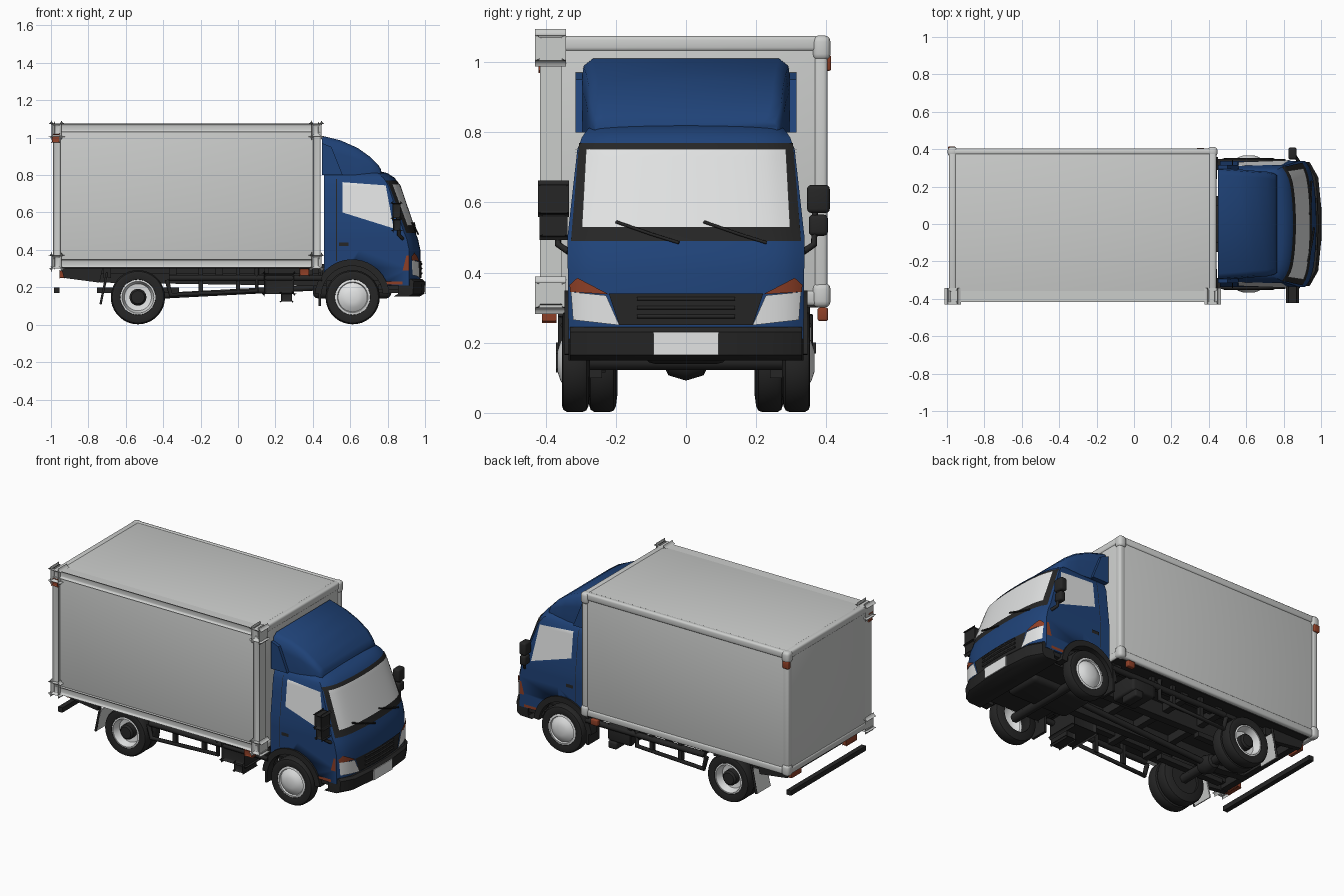
import bpy, bmesh, math
from mathutils import Vector

cube = bpy.data.objects.get("Cube")
if cube:
    bpy.data.objects.remove(cube, do_unlink=True)


def material(name, r, g, b):
    m = bpy.data.materials.new(name)
    m.use_nodes = True
    m.diffuse_color = (r, g, b, 1)
    m.node_tree.nodes["Principled BSDF"].inputs["Base Color"].default_value = (r, g, b, 1)
    return m


BLUE = material("cab blue", 0.014, 0.056, 0.19)
GREY = material("cargo grey", 0.6, 0.61, 0.6)
WHITE = material("pale glass and metal", 0.76, 0.77, 0.77)
BLACK = material("black plastic", 0.019, 0.019, 0.019)
RED = material("lamp orange", 0.27, 0.05, 0.02)
SIDES = (("near", -1), ("far", 1))


def finish(name, bm, mat, smooth=True, angle=35):
    bmesh.ops.recalc_face_normals(bm, faces=bm.faces)
    me = bpy.data.meshes.new(name)
    bm.to_mesh(me)
    bm.free()
    me.materials.append(mat)
    ob = bpy.data.objects.new(name, me)
    bpy.context.collection.objects.link(ob)
    if smooth:
        bpy.ops.object.select_all(action='DESELECT')
        ob.select_set(True)
        bpy.context.view_layer.objects.active = ob
        bpy.ops.object.shade_smooth_by_angle(angle=math.radians(angle))
    return ob


def box(name, x, y, z, mat, bevel=0.0):
    bm = bmesh.new()
    bmesh.ops.create_cube(bm, size=1)
    for v in bm.verts:
        v.co = [(a + b) / 2 + c * (b - a) for (a, b), c in zip((x, y, z), v.co)]
    if bevel:
        bmesh.ops.bevel(bm, geom=bm.edges[:], offset=bevel, segments=3, profile=0.5, affect='EDGES')
    return finish(name, bm, mat, bevel > 0)


def loft(name, rings, mat, angle=35):
    bm = bmesh.new()
    rows = [[bm.verts.new(p) for p in r] for r in rings]
    n = len(rows[0])
    for a, b in zip(rows, rows[1:]):
        for i in range(n):
            bm.faces.new((a[i], a[(i + 1) % n], b[(i + 1) % n], b[i]))
    bm.faces.new(rows[0])
    bm.faces.new(rows[-1])
    return finish(name, bm, mat, True, angle)


def prism(name, profile, y0, y1, mat):
    return loft(name, [[(x, y, z) for x, z in profile] for y in (y0, y1)], mat)


def lathe(name, profile, x, y, z, s, mat):
    bm = bmesh.new()
    vs = [bm.verts.new((x + r, y + s * d, z)) for r, d in profile]
    edges = [bm.edges.new(p) for p in zip(vs, vs[1:])]
    bmesh.ops.spin(bm, geom=vs + edges, cent=(x, y, z), axis=(0, 1, 0),
                   angle=math.tau, steps=36)
    bmesh.ops.remove_doubles(bm, verts=bm.verts, dist=0.0002)
    return finish(name, bm, mat)


def tube(name, pts, radius, mat):
    cu = bpy.data.curves.new(name, 'CURVE')
    cu.dimensions = '3D'
    cu.bevel_depth, cu.bevel_resolution, cu.use_fill_caps = radius, 1, True
    sp = cu.splines.new('POLY')
    sp.points.add(len(pts) - 1)
    for p, co in zip(sp.points, pts):
        p.co = (*co, 1)
    cu.materials.append(mat)
    ob = bpy.data.objects.new(name, cu)
    bpy.context.collection.objects.link(ob)


def interp(table, z):
    for (a, p), (b, q) in zip(table, table[1:]):
        if z <= b:
            return p + (q - p) * (z - a) / (b - a)
    return table[-1][1]


# Cab shell: nose position and half width by height
NOSE = [(.2, .975), (.4, .975), (.46, .962), (.5, .945), (.75, .86), (.785, .838), (.81, .8), (.825, .74)]
WIDTH = [(.2, .335), (.5, .338), (.75, .31), (.785, .297), (.81, .28), (.825, .25)]


def nose_x(y, z):
    s = min(1, abs(y) / interp(WIDTH, z))
    return interp(NOSE, z) - .03 * s ** 2 - .03 * s ** 8


def cab_ring(z):
    w = interp(WIDTH, z)
    front = [(nose_x(w * i / 12, z), w * i / 12, z) for i in range(-12, 13)]
    return [(.46, -w, z), (.65, -w, z)] + front + [(.65, w, z), (.46, w, z)]


cab = loft("cab", [cab_ring(z) for z in (.21, .3, .4, .46, .5, .58, .66, .75, .785, .81, .825)], BLUE)

# Wheel arch cut through the cab
cutter = lathe("arch_cutter", [(0, -.5), (.17, -.5), (.17, .5), (0, .5)], .61, 0, .15, 1, BLACK)
cutter.hide_render = True
cut = cab.modifiers.new("arch", 'BOOLEAN')
cut.object, cut.solver, cut.material_mode = cutter, 'EXACT', 'TRANSFER'
bpy.context.view_layer.update()
cab.data = bpy.data.meshes.new_from_object(cab.evaluated_get(bpy.context.evaluated_depsgraph_get()))
cab.modifiers.clear()
bpy.data.objects.remove(cutter, do_unlink=True)


def patch(name, quad, surface, mat, n=20):
    """Thin panel following a surface; quad runs around its four corners."""
    a, b, c, d = map(Vector, quad)
    bm = bmesh.new()
    grid = [[bm.verts.new(surface(*a.lerp(b, i / n).lerp(d.lerp(c, i / n), j / n)))
             for i in range(n + 1)] for j in range(n + 1)]
    for j in range(n):
        for i in range(n):
            bm.faces.new((grid[j][i], grid[j][i + 1], grid[j + 1][i + 1], grid[j + 1][i]))
    return finish(name, bm, mat)


def on_nose(off):
    return lambda y, z: (nose_x(y, z) + off, y, z)


# Windscreen, grille and wipers
patch("windscreen_frame", [(-.328, .49), (.328, .49), (.305, .77), (-.305, .77)], on_nose(.003), BLACK)
patch("windscreen", [(-.297, .53), (.297, .53), (.285, .752), (-.285, .752)], on_nose(.007), WHITE)
patch("grille", [(-.19, .25), (.19, .25), (.22, .34), (-.22, .34)], on_nose(.005), BLACK)
for z in (.275, .3, .325):
    tube("grille_bar", [(nose_x(y, z) + .006, y, z) for y in (-.14, 0, .14)], .006, BLACK)
for y in (-.2, .05):
    tube("wiper", [(nose_x(y + d, z) + .012, y + d, z) for d, z in ((0, .545), (.1, .51), (.18, .485))], .005, BLACK)

# Bumper with number plate and underside
bump = [(.86, -.335), (.94, -.33), (.985, -.25), (1, -.1), (1, .1), (.985, .25), (.94, .33), (.86, .335)]
loft("bumper", [[(x - d, y, z) for x, y in bump] for z, d in ((.15, .03), (.165, .005), (.23, 0), (.245, .015))], BLACK)
box("number_plate", (.998, 1.004), (-.092, .092), (.165, .23), WHITE)
box("cab_underside", (.47, .95), (-.27, .27), (.17, .24), BLACK)
box("cab_floor", (.75, .93), (-.325, .325), (.185, .215), BLACK)
box("wheel_well", (.45, .78), (-.26, .26), (.22, .325), BLACK)

for side, s in SIDES:
    on_side = lambda off: (lambda x, z: (x, s * (interp(WIDTH, z) + off), z))
    # Lamps on the nose
    patch("headlight_" + side, [(s * .19, .25), (s * .322, .265), (s * .328, .345), (s * .228, .335)], on_nose(.007), WHITE)
    patch("indicator_" + side, [(s * .22, .338), (s * .33, .345), (s * .332, .365), (s * .31, .385)], on_nose(.008), RED)
    patch("side_indicator_" + side, [(.88, .29), (.913, .29), (.913, .37), (.9, .37)], on_side(.004), RED)
    # Door window, seams and handle
    patch("window_seal_" + side, [(.55, .59), (.84, .5), (.795, .76), (.55, .775)], on_side(.002), BLUE)
    patch("door_window_" + side, [(.56, .6), (.832, .515), (.79, .745), (.56, .762)], on_side(.005), WHITE)
    patch("door_handle_" + side, [(.54, .42), (.59, .42), (.59, .44), (.54, .44)], on_side(.006), BLACK)
    patch("door_seam_" + side, [(.525, .34), (.528, .34), (.528, .78), (.525, .78)], on_side(.003), BLACK)
    patch("sill_lamp_" + side, [(.78, .215), (.88, .215), (.88, .232), (.78, .232)], on_side(.005), RED)
    # Wheel arch trim
    arc = [math.radians(a) for a in range(5, 176, 10)]
    ring = [(.61 + r * math.cos(a), .15 + r * math.sin(a)) for r, seq in ((.2, arc), (.165, arc[::-1])) for a in seq]
    prism("arch_trim_" + side, ring, s * .29, s * .347, BLACK)
    # Mirror and its arm
    box("mirror_" + side, (.825, .87), (s * .345, s * .41), (.57, .65), BLACK, .012)
    box("lower_mirror_" + side, (.83, .87), (s * .35, s * .405), (.505, .565), BLACK, .012)
    tube("mirror_arm_" + side, [(.85, s * .37, .64), (.86, s * .365, .48), (.88, s * .335, .46)], .01, BLACK)

# Wind deflector on the cab roof
rings = []
for x, z, w in ((.45, 1.01, .3), (.55, .985, .293), (.64, .945, .285), (.71, .895, .28), (.75, .855, .27), (.765, .83, .26)):
    half = [(w, .8), (w, .8 + (z - .8) * .6), (w - .008, z - .02 * (z - .8) / .2), (w - .035, z)]
    rings.append([(x, y, h) for y, h in half] + [(x, -y, h) for y, h in half[::-1]])
loft("wind_deflector", rings, BLUE, 50)
for side, s in SIDES:
    prism("deflector_wing_" + side, [(.45, .8), (.45, .97), (.5, .95), (.56, .8)], s * .295, s * .315, BLUE)

# Cargo box with rounded edge rails and corner caps
box("cargo_box", (-.985, .435), (-.398, .398), (.31, 1.072), GREY, .012)
for z in (.327, 1.052):
    for side, s in SIDES:
        box("long_rail_" + side, (-.98, .43), (s * .37, s * .404), (z - .022, z + .023), GREY, .012)
    for x in (-.97, .42):
        box("cross_rail", (x - .02, x + .02), (-.395, .395), (z - .022, z + .023), GREY, .012)
for x in (-.97, .42):
    for side, s in SIDES:
        box("corner_post_" + side, (x - .02, x + .02), (s * .365, s * .404), (.31, 1.07), GREY, .012)
        for z in (.335, 1.04):
            box("corner_cap_" + side, (x - .026, x + .026), (s * .36, s * .412), (z - .035, z + .036), GREY, .018)

# Chassis frame and cross members
for side, s in SIDES:
    prism("chassis_rail_" + side, [(-.94, .31), (-.92, .25), (-.72, .225), (.9, .2), (.9, .25), (.45, .31)], s * .1, s * .15, BLACK)
    prism("floor_sill_" + side, [(-.95, .315), (-.93, .25), (-.74, .225), (-.72, .315)], s * .3, s * .33, BLACK)
    tube("side_guard_" + side, [(-.38, s * .34, .24), (-.36, s * .34, .16), (.1, s * .34, .18), (.1, s * .34, .3)], .014, BLACK)
    tube("guard_rail_" + side, [(-.37, s * .34, .25), (.45, s * .34, .25)], .018, BLACK)
    for x in (-.2, 0, .15):
        box("guard_post_" + side, (x - .012, x + .012), (s * .32, s * .345), (.17, .31), BLACK)
    box("tank_" + side, (.14, .3), (s * .17, s * .35), (.165, .275), BLACK, .015)
    box("tank_step_" + side, (.23, .29), (s * .24, s * .36), (.125, .17), BLACK, .01)
    box("sill_beam_" + side, (-.93, .43), (s * .26, s * .3), (.275, .312), BLACK)
    # Mud flaps
    box("front_flap_" + side, (.43, .445), (s * .24, s * .35), (.1, .28), BLACK)
    prism("rear_flap_" + side, [(-.705, .25), (-.74, .11), (-.732, .108), (-.697, .25)], s * .22, s * .355, GREY)
    tube("flap_bracket_" + side, [(-.7, s * .355, .28), (-.735, s * .355, .11)], .007, BLACK)
    # Marker lamps on the box
    box("side_marker_" + side, (.33, .38), (s * .375, s * .405), (.262, .3), RED, .006)
    box("top_marker_" + side, (-.995, -.955), (s * .385, s * .414), (.975, 1.02), RED, .006)
    box("rear_lamp_" + side, (-.955, -.93), (s * .22, s * .32), (.25, .29), RED, .004)
for x in (-.9, -.7, -.35, -.1, .12, .38):
    box("cross_member", (x - .02, x + .02), (-.32, .32), (.25, .311), BLACK)
box("cargo_floor", (-.94, .43), (-.38, .38), (.3, .312), BLACK)
box("engine_block", (.4, .82), (-.12, .12), (.14, .26), BLACK, .03)
box("rear_guard_bar", (-.985, -.955), (-.37, .37), (.17, .2), BLACK)
tube("drive_shaft", [(-.5, 0, .15), (.45, 0, .2)], .018, BLACK)

# Wheels: single at the front, doubled at the rear
TYRE = [(.092, -.005), (.128, 0), (.14, .006), (.145, .018), (.145, .06), (.138, .072), (.125, .076), (.095, .07), (.092, .065), (.092, -.005)]
CONVEX = [(.094, 0), (.094, .07), (.082, .073), (.078, .064), (.055, .08), (.03, .088), (0, .089)]
DISHED = [(.094, 0), (.094, .068), (.085, .07), (.072, .025), (.045, .02), (0, .02)]
HUB = [(.045, 0), (.045, .05), (.035, .06), (0, .062)]
for x, axle in ((.613, "front"), (-.535, "rear")):
    tube(axle + "_axle", [(x, -.3, .147), (x, .3, .147)], .028, BLACK)
    for side, s in SIDES:
        tag = axle + "_" + side
        lathe("tyre_" + tag, TYRE, x, s * .278, .147, s, BLACK)
        lathe("rim_" + tag, CONVEX if axle == "front" else DISHED, x, s * .278, .147, s, WHITE)
        if axle == "rear":
            lathe("inner_tyre_" + tag, TYRE, x, s * .2, .147, s, BLACK)
            lathe("hub_" + tag, HUB, x, s * .285, .147, s, BLACK)
            lathe("inner_drum_" + tag, [(0, 0), (.093, 0), (.093, .07)], x, s * .21, .147, s, BLACK)
            box("leaf_spring_" + side, (x - .22, x + .22), (s * .14, s * .18), (.17, .2), BLACK)
lathe("differential", [(0, -.07), (.04, -.05), (.055, 0), (.04, .05), (0, .07)], -.535, 0, .147, 1, BLACK)
